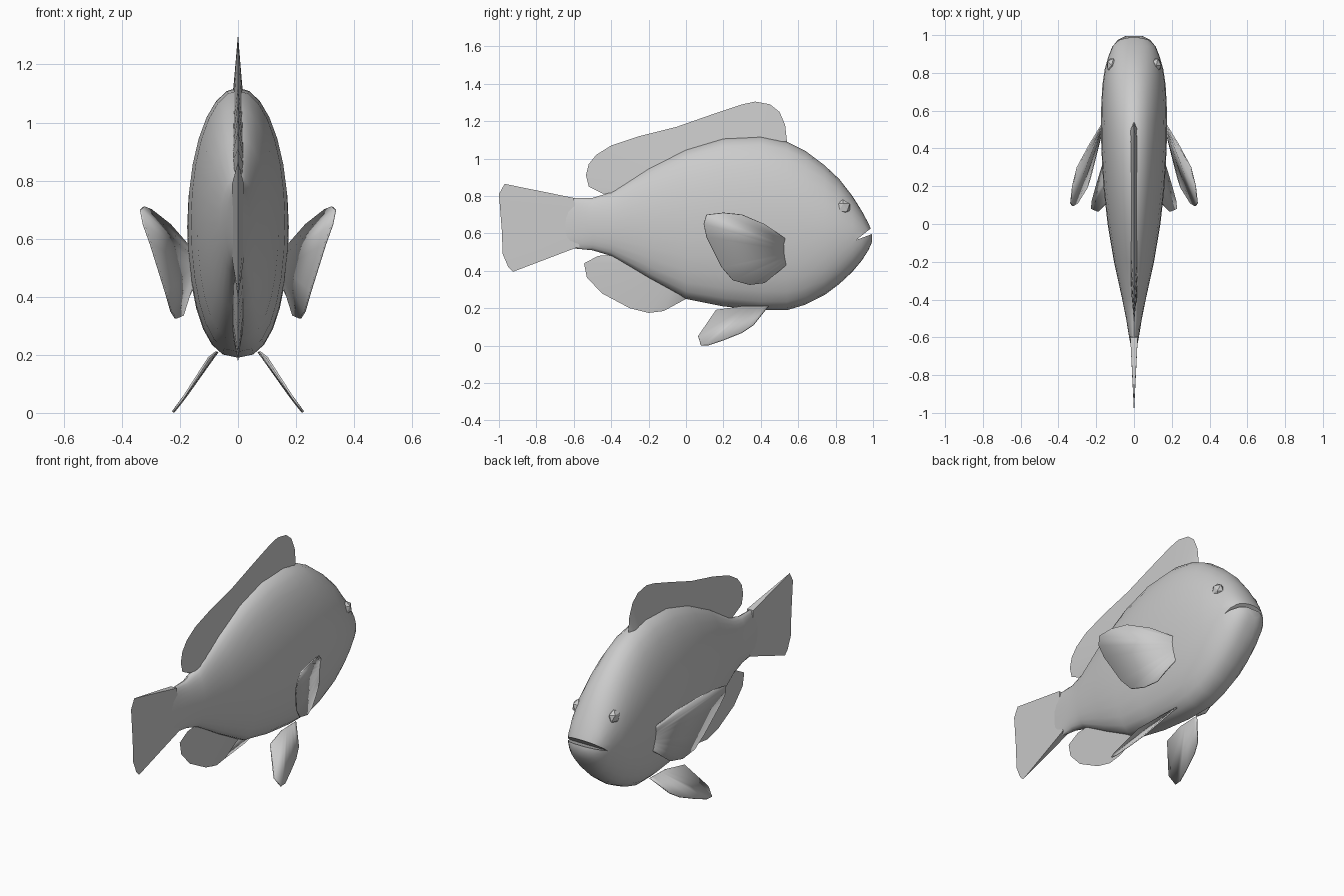
import bpy
import bmesh
from math import cos, sin, tau, radians
from mathutils import Vector

cube = bpy.data.objects.get("Cube")
if cube:
    bpy.data.objects.remove(cube, do_unlink=True)

grey = bpy.data.materials.new("plain grey")
grey.use_nodes = True
grey.diffuse_color = (0.6, 0.6, 0.6, 1)
grey.node_tree.nodes["Principled BSDF"].inputs["Base Color"].default_value = grey.diffuse_color


def make_object(name, bm):
    """Turn a bmesh into a linked, grey object."""
    bmesh.ops.recalc_face_normals(bm, faces=bm.faces)
    mesh = bpy.data.meshes.new(name)
    bm.to_mesh(mesh)
    bm.free()
    mesh.materials.append(grey)
    obj = bpy.data.objects.new(name, mesh)
    bpy.context.collection.objects.link(obj)
    return obj


def activate(obj):
    bpy.ops.object.select_all(action="DESELECT")
    obj.select_set(True)
    bpy.context.view_layer.objects.active = obj


def smooth(obj, angle):
    activate(obj)
    bpy.ops.object.shade_smooth_by_angle(angle=radians(angle))


def spread(start, end, count):
    """Evenly spaced points on a straight fin root."""
    start, end = Vector(start), Vector(end)
    return [start.lerp(end, i / (count - 1)) for i in range(count)]


def loft(name, sections, segments):
    """Skin oval rings given as (y, top, bottom, half width)."""
    bm = bmesh.new()
    rings = []
    for y, top, bottom, half_width in sections:
        middle, half_height = (top + bottom) / 2, (top - bottom) / 2
        ring = []
        for i in range(segments):
            c, s = cos(tau * i / segments), sin(tau * i / segments)
            # the belly is a little flatter than the back
            power = 0.8 if s < 0 else 1
            x = half_width * abs(c) ** power * (1 if c > 0 else -1)
            ring.append(bm.verts.new((x, y, middle + half_height * s)))
        rings.append(ring)
    for a, b in zip(rings, rings[1:]):
        for i in range(segments):
            j = (i + 1) % segments
            bm.faces.new((a[i], a[j], b[j], b[i]))
    bm.faces.new(rings[0])
    bm.faces.new(rings[-1])
    return make_object(name, bm)


def midline_fin(name, rim, root_start, root_end, thickness):
    """Closed fin on the centre line, thick at its root and sharp at its rim."""
    bm = bmesh.new()
    edge = [bm.verts.new((0, y, z)) for y, z in rim]
    root = spread(root_start, root_end, len(rim))
    left, right = [[bm.verts.new((side * thickness, p.x, p.y)) for p in root]
                   for side in (1, -1)]
    for i in range(len(rim) - 1):
        bm.faces.new((left[i], left[i + 1], edge[i + 1], edge[i]))
        bm.faces.new((right[i + 1], right[i], edge[i], edge[i + 1]))
        bm.faces.new((left[i + 1], left[i], right[i], right[i + 1]))
    for i in (0, -1):
        bm.faces.new((left[i], right[i], edge[i]))
    smooth(make_object(name, bm), 30)


def paired_fin(name, rim, root_start, root_end):
    """Thin sheet fin, built on both sides."""
    root = spread(root_start, root_end, len(rim))
    for label, side in (("left", 1), ("right", -1)):
        bm = bmesh.new()
        inner, outer = [[bm.verts.new((side * x, y, z)) for x, y, z in points]
                        for points in (root, rim)]
        for i in range(len(rim) - 1):
            bm.faces.new((inner[i], inner[i + 1], outer[i + 1], outer[i]))
        obj = make_object(label + "_" + name, bm)
        solid = obj.modifiers.new("thickness", "SOLIDIFY")
        solid.thickness = 0.007
        solid.offset = 0
        smooth(obj, 30)


# Body, from tail root to snout
body = loft("body", [
    (-.7, .8, .5, .006), (-.6, .79, .52, .026), (-.5, .79, .51, .042),
    (-.4, .82, .48, .062), (-.2, .95, .36, .106), (0, 1.05, .25, .14),
    (.2, 1.11, .21, .162), (.4, 1.12, .19, .173), (.54, 1.09, .19, .175),
    (.64, 1.04, .22, .173), (.74, .965, .27, .167), (.82, .89, .33, .155),
    (.89, .80, .395, .135), (.94, .72, .455, .115), (.975, .655, .51, .085),
    (.995, .61, .555, .045)], 28)

# Mouth slit, cut with a wedge
bm = bmesh.new()
wedge = [[bm.verts.new((x, y, z)) for y, z in ((.91, .565), (1.03, .61), (1.03, .66))]
         for x in (-.2, .2)]
bm.faces.new(wedge[0])
bm.faces.new(wedge[1])
for i in range(3):
    j = (i + 1) % 3
    bm.faces.new((wedge[0][i], wedge[0][j], wedge[1][j], wedge[1][i]))
cutter = make_object("mouth_cutter", bm)
cutter.hide_render = True
cut = body.modifiers.new("mouth", "BOOLEAN")
cut.operation = "DIFFERENCE"
cut.solver = "EXACT"
cut.object = cutter
activate(body)
bpy.ops.object.modifier_apply(modifier=cut.name)
bpy.data.objects.remove(cutter, do_unlink=True)
smooth(body, 35)

# Eyes, small faceted bumps
for label, side in (("left", 1), ("right", -1)):
    bm = bmesh.new()
    bmesh.ops.create_icosphere(bm, subdivisions=1, radius=0.042)
    bmesh.ops.scale(bm, vec=(0.7, 1, 1), verts=bm.verts)
    bmesh.ops.translate(bm, vec=(side * 0.118, 0.84, 0.74), verts=bm.verts)
    make_object(label + "_eye", bm)

# Fins on the centre line, as (y, z) rims
midline_fin("dorsal_fin", [
    (-.40, .815), (-.45, .815), (-.52, .85), (-.535, .91), (-.52, .97),
    (-.48, 1.02), (-.4, 1.07), (-.25, 1.12), (-.05, 1.17), (.15, 1.24),
    (.3, 1.29), (.37, 1.305), (.45, 1.29), (.5, 1.25), (.53, 1.18), (.54, 1.09)],
    (-.35, .8), (.55, 1.05), 0.026)
midline_fin("tail_fin", [
    (-.97, .865), (-1, .81), (-.985, .62), (-.98, .49), (-.95, .42), (-.925, .395)],
    (-.6, .79), (-.57, .53), 0.02)
midline_fin("anal_fin", [
    (-.4, .485), (-.47, .48), (-.545, .44), (-.53, .365), (-.45, .28),
    (-.3, .2), (-.2, .175), (-.12, .185), (0, .25)],
    (-.34, .5), (.03, .27), 0.02)

# Fins on the flanks and belly, as (x, y, z) rims
paired_fin("pectoral_fin", [
    (.235, .42, .65), (.3, .3, .70), (.325, .2, .71), (.335, .11, .70),
    (.325, .095, .65), (.3, .11, .58), (.25, .19, .42), (.23, .25, .35),
    (.215, .34, .325), (.19, .42, .335), (.17, .5, .4)],
    (.165, .535, .57), (.155, .535, .43))
paired_fin("pelvic_fin", [
    (.1, .16, .19), (.19, .065, .05), (.225, .08, .003), (.222, .12, .003),
    (.2, .2, .03), (.17, .3, .07), (.145, .36, .11)],
    (.075, .3, .21), (.07, .44, .21))
